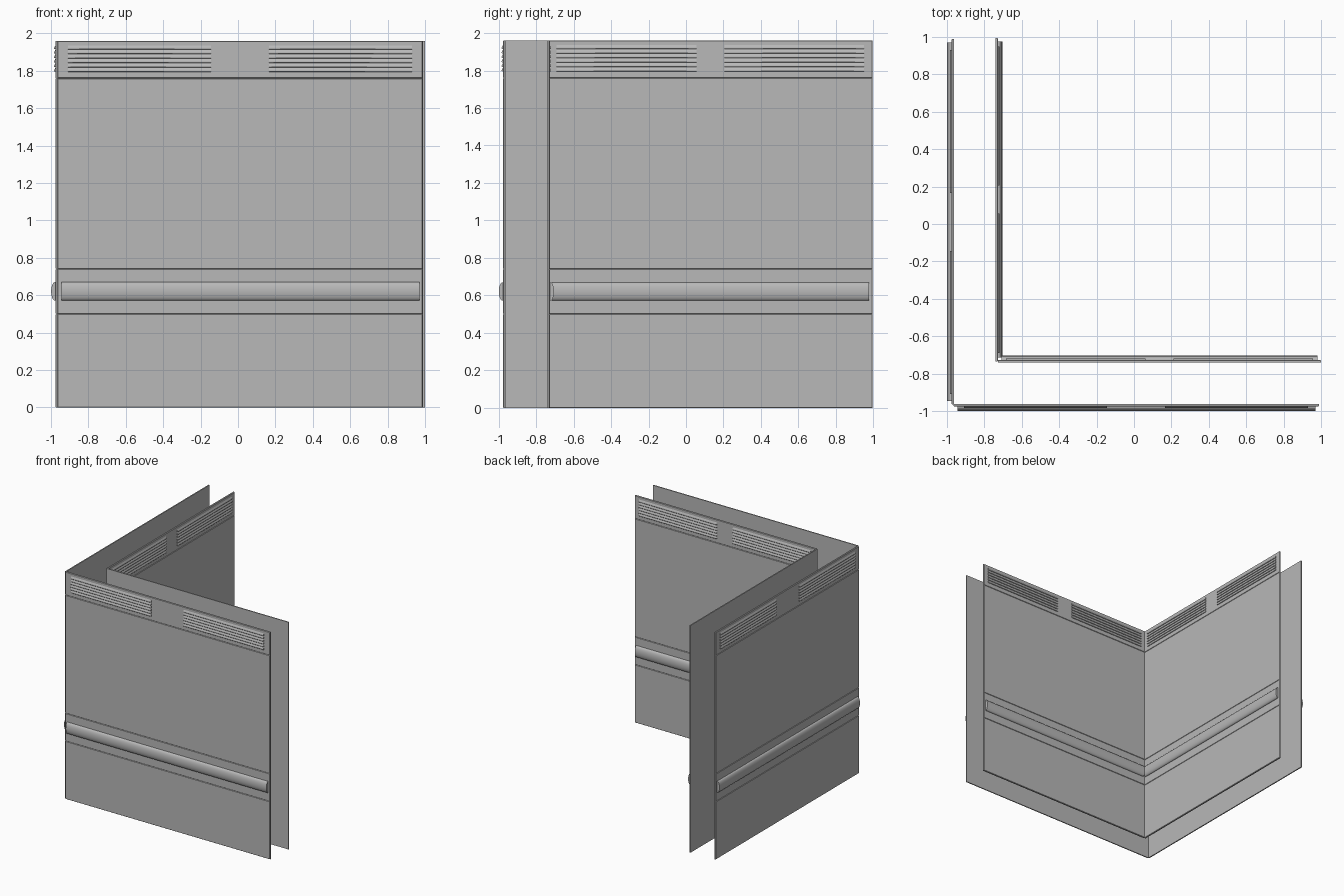
import bpy, bmesh, math
from mathutils import Vector

if "Cube" in bpy.data.objects:
    bpy.data.objects.remove(bpy.data.objects["Cube"])

# Each wall maps (run, outward depth, height) into world space
WALLS = {
    "outer_front": (lambda u, d, z: (u, -0.963 - d, z), -0.965, 0.988),
    "outer_left": (lambda u, d, z: (-0.963 - d, u, z), -0.965, 0.988),
    "inner_front": (lambda u, d, z: (u, -0.74 + d, z), -0.728, 1.0),
    "inner_left": (lambda u, d, z: (-0.74 + d, u, z), -0.735, 0.995),
}
THICK = 0.013
grey = bpy.data.materials.new("dark_grey")
grey.diffuse_color = (0.48, 0.48, 0.48, 1)
grey.use_nodes = True
grey.node_tree.nodes["Principled BSDF"].inputs["Base Color"].default_value = grey.diffuse_color


def finish(name, bm, smooth=None):
    bmesh.ops.recalc_face_normals(bm, faces=bm.faces)
    mesh = bpy.data.meshes.new(name)
    bm.to_mesh(mesh)
    bm.free()
    mesh.materials.append(grey)
    ob = bpy.data.objects.new(name, mesh)
    bpy.context.collection.objects.link(ob)
    if smooth:
        bpy.context.view_layer.objects.active = ob
        ob.select_set(True)
        bpy.ops.object.shade_smooth_by_angle(angle=math.radians(smooth))
        ob.select_set(False)


def loft(bm, rings):
    """Skin closed rings of points and cap both ends."""
    vs = [[bm.verts.new(Vector(p)) for p in r] for r in rings]
    n = len(vs[0])
    for a, b in zip(vs, vs[1:]):
        for i in range(n):
            j = (i + 1) % n
            bm.faces.new((a[i], a[j], b[j], b[i]))
    bm.faces.new(vs[0])
    bm.faces.new(vs[-1])


def panel(name, f, u0, u1, z0, z1):
    # Flat sheet with chamfered front edges
    def ring(d, i):
        return [f(u0 + i, d, z0 + i), f(u1 - i, d, z0 + i),
                f(u1 - i, d, z1 - i), f(u0 + i, d, z1 - i)]
    bm = bmesh.new()
    loft(bm, [ring(0, 0), ring(THICK - 0.004, 0), ring(THICK, 0.003)])
    finish(name, bm)


def extrude(bm, f, u0, u1, profile):
    loft(bm, [[f(u, d, z) for d, z in profile] for u in (u0, u1)])


for wall, (f, u0, u1) in WALLS.items():
    # Four stacked panels separated by fine seams
    for part, z0, z1 in (("skirt_panel", 0, 0.5), ("rail_panel", 0.5, 0.74),
                         ("main_panel", 0.74, 1.76), ("vent_panel", 1.76, 1.96)):
        panel(f"{wall}_{part}", f, u0, u1, z0, z1)

    # Half-round bumper rail
    bm = bmesh.new()
    arc = [(THICK - 0.002, 0.572)]
    for k in range(13):
        a = -math.pi / 2 + math.pi * k / 12
        arc.append((THICK + 0.003 + 0.020 * math.cos(a), 0.621 + 0.049 * math.sin(a)))
    arc.append((THICK - 0.002, 0.670))
    extrude(bm, f, u0 + 0.02, u1 - 0.018, arc)
    finish(f"{wall}_bumper_rail", bm, smooth=40)

    # Two banks of overhanging louvre slats
    mid = (u0 + u1) / 2
    gap, end = (0.155, 0.92) if "outer" in wall else (0.075, 0.82)
    bm = bmesh.new()
    for s in (-1, 1):
        a, b = sorted((mid + s * gap, mid + s * end))
        for k in range(6):
            z = 1.795 + k * 0.024
            extrude(bm, f, a, b, [(THICK - 0.002, z + 0.002), (THICK + 0.006, z),
                                  (THICK + 0.008, z + 0.004), (THICK + 0.006, z + 0.011),
                                  (THICK - 0.002, z + 0.024)])
    finish(f"{wall}_vent_louvres", bm, smooth=80)
